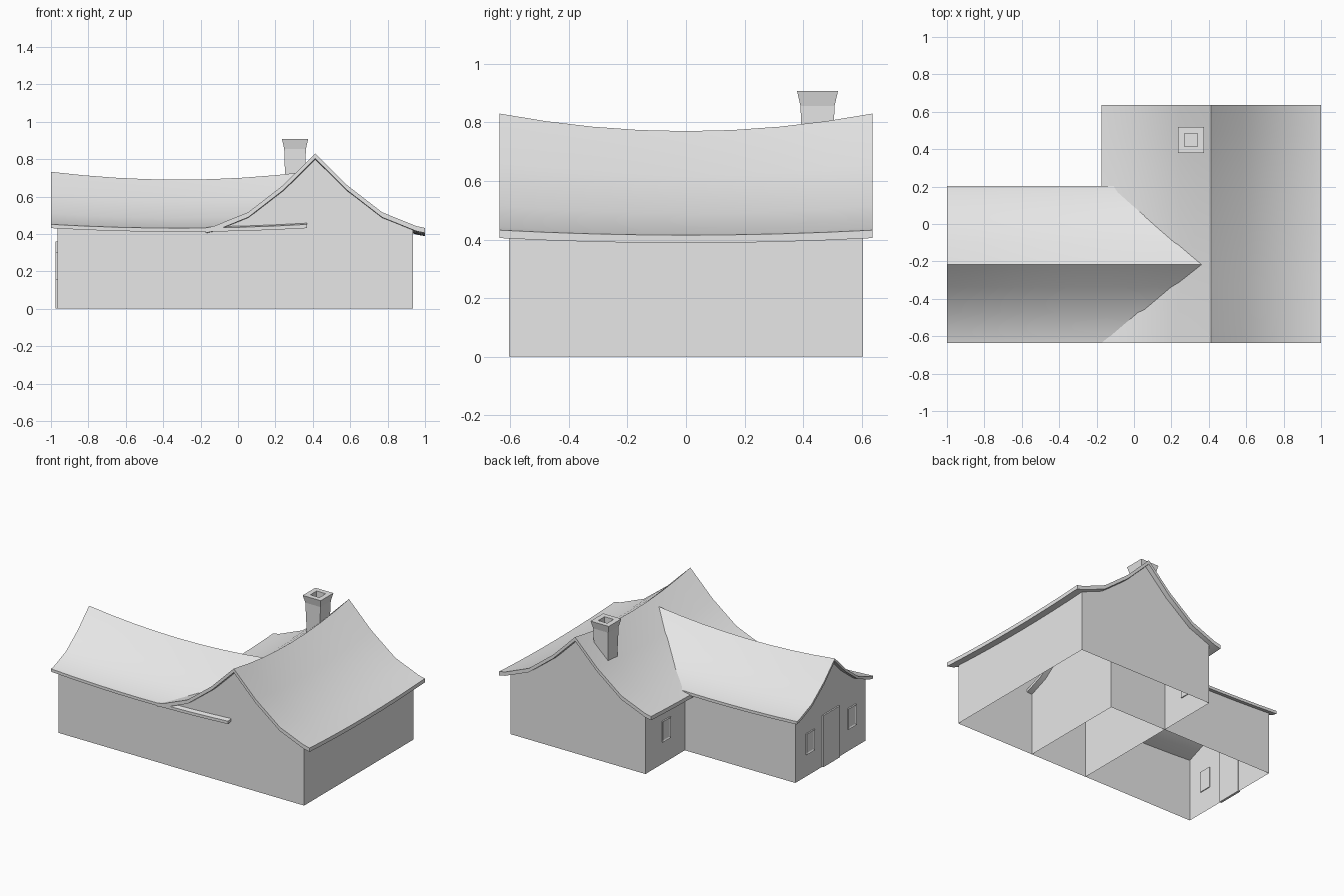
import bpy
import bmesh
import math

cube = bpy.data.objects.get("Cube")
if cube:
    bpy.data.objects.remove(cube)

grey = bpy.data.materials.new("plain_grey")
grey.use_nodes = True
GREY = (0.8, 0.8, 0.8, 1)
grey.diffuse_color = GREY
grey.node_tree.nodes["Principled BSDF"].inputs["Base Color"].default_value = GREY

# Flared roof slope: (share of half width, share of rise)
SLOPE = [(0, 1), (0.29, 0.575), (0.61, 0.21), (0.92, 0.025), (1, 0)]
STEPS = 8

# Each wing: ridge direction, ridge offset, roof half width, roof ends,
# wall half width, wall ends, eave and ridge height at mid length, sag, thickness
MAIN = dict(axis="y", ridge=0.4125, half=0.5875, roof=(-0.637, 0.637),
            wall_half=0.5225, walls=(-0.605, 0.605), eave=0.415, top=0.77,
            eave_sag=0.017, top_sag=0.06, thick=0.027)
SIDE = dict(axis="x", ridge=-0.217, half=0.42, roof=(-1.0, 0.37),
            wall_half=0.387, walls=(-0.965, 0.33), eave=0.431, top=0.69,
            eave_sag=0.02, top_sag=0.042, thick=0.02)


def finish(bm, name, smooth=False):
    bmesh.ops.recalc_face_normals(bm, faces=bm.faces)
    mesh = bpy.data.meshes.new(name)
    bm.to_mesh(mesh)
    bm.free()
    mesh.materials.append(grey)
    obj = bpy.data.objects.new(name, mesh)
    bpy.context.collection.objects.link(obj)
    if smooth:
        bpy.ops.object.select_all(action="DESELECT")
        obj.select_set(True)
        bpy.context.view_layer.objects.active = obj
        bpy.ops.object.shade_smooth_by_angle(angle=math.radians(28))
    return obj


def rise(u):
    for (a, fa), (b, fb) in zip(SLOPE, SLOPE[1:]):
        if u <= b:
            return fa + (fb - fa) * (u - a) / (b - a)
    return 0


def roof_height(w, u, along):
    """Top of the sagging roof at share u of the half width."""
    lo, hi = w["roof"]
    t = (2 * along - lo - hi) / (hi - lo)
    low = w["eave"] + w["eave_sag"] * t * t
    high = w["top"] + w["top_sag"] * t * t
    return low + (high - low) * rise(abs(u))


def place(w, u, along, z):
    across = w["ridge"] + u * w["half"]
    return (across, along, z) if w["axis"] == "y" else (along, across, z)


def stations(ends):
    return [ends[0] + (ends[1] - ends[0]) * i / STEPS for i in range(STEPS + 1)]


def mirrored(us):
    return [-u for u in reversed(us[1:])] + us


def build_roof(w, name):
    bm = bmesh.new()
    us = mirrored([u for u, f in SLOPE])
    rows = []
    for a in stations(w["roof"]):
        heights = [roof_height(w, u, a) for u in us]
        top = [bm.verts.new(place(w, u, a, z)) for u, z in zip(us, heights)]
        under = [bm.verts.new(place(w, u, a, z - w["thick"])) for u, z in zip(us, heights)]
        rows.append((top, under))
    last = len(us) - 1
    for (t0, b0), (t1, b1) in zip(rows, rows[1:]):
        for i in range(last):
            bm.faces.new((t0[i], t0[i + 1], t1[i + 1], t1[i]))
            bm.faces.new((b0[i], b1[i], b1[i + 1], b0[i + 1]))
        for i in (0, last):
            bm.faces.new((t0[i], t1[i], b1[i], b0[i]))
    for t, b in (rows[0], rows[-1]):
        for i in range(last):
            bm.faces.new((t[i], b[i], b[i + 1], t[i + 1]))
    return finish(bm, name, True)


def build_walls(w, name):
    """Open-bottomed walls whose gables follow the underside of the roof."""
    bm = bmesh.new()
    edge = w["wall_half"] / w["half"]
    us = mirrored([u for u, f in SLOPE if u < edge] + [edge])

    def column(u, a):
        z = roof_height(w, u, a) - w["thick"] + 0.003
        return bm.verts.new(place(w, u, a, 0)), bm.verts.new(place(w, u, a, z))

    def strip(columns):
        for (b0, t0), (b1, t1) in zip(columns, columns[1:]):
            bm.faces.new((b0, b1, t1, t0))

    for a in w["walls"]:
        strip([column(u, a) for u in us])
    for u in (-edge, edge):
        strip([column(u, a) for a in stations(w["walls"])])
    bmesh.ops.remove_doubles(bm, verts=bm.verts, dist=0.0001)
    return finish(bm, name)


def panel(name, x, y, z0, z1, width, border=0):
    """Thin plate on a wall facing -x, with an optional recessed pane."""
    bm = bmesh.new()
    bmesh.ops.create_cube(bm, size=1)
    for v in bm.verts:
        v.co = (x + v.co.x * 0.016, y + v.co.y * width,
                (z0 + z1) / 2 + v.co.z * (z1 - z0))
    if border:
        front = min(bm.faces, key=lambda f: f.calc_center_median().x)
        bmesh.ops.inset_region(bm, faces=[front], thickness=border)
        for v in front.verts:
            v.co.x += 0.006
    return finish(bm, name)


build_walls(MAIN, "main_walls")
build_roof(MAIN, "main_roof")
build_walls(SIDE, "side_wing_walls")
build_roof(SIDE, "side_wing_roof")

# Door and windows
panel("door", -0.967, -0.217, 0, 0.36, 0.18)
for label, x, y in (("gable_window_back", -0.967, 0.01),
                    ("gable_window_front", -0.967, -0.45),
                    ("main_window", -0.112, 0.38)):
    panel(label, x, y, 0.155, 0.30, 0.09, 0.014)

# Chimney: square rings from the roof up to the flared rim and down the flue
bm = bmesh.new()
previous = None
for half, z in ((0.05, 0.6), (0.058, 0.855), (0.07, 0.907), (0.035, 0.907), (0.035, 0.86)):
    ring = [bm.verts.new((0.305 + half * sx, 0.449 + half * sy, z))
            for sx, sy in ((-1, -1), (1, -1), (1, 1), (-1, 1))]
    if previous:
        for i in range(4):
            j = (i + 1) % 4
            bm.faces.new((previous[i], previous[j], ring[j], ring[i]))
    previous = ring
bm.faces.new(previous)
finish(bm, "chimney")
